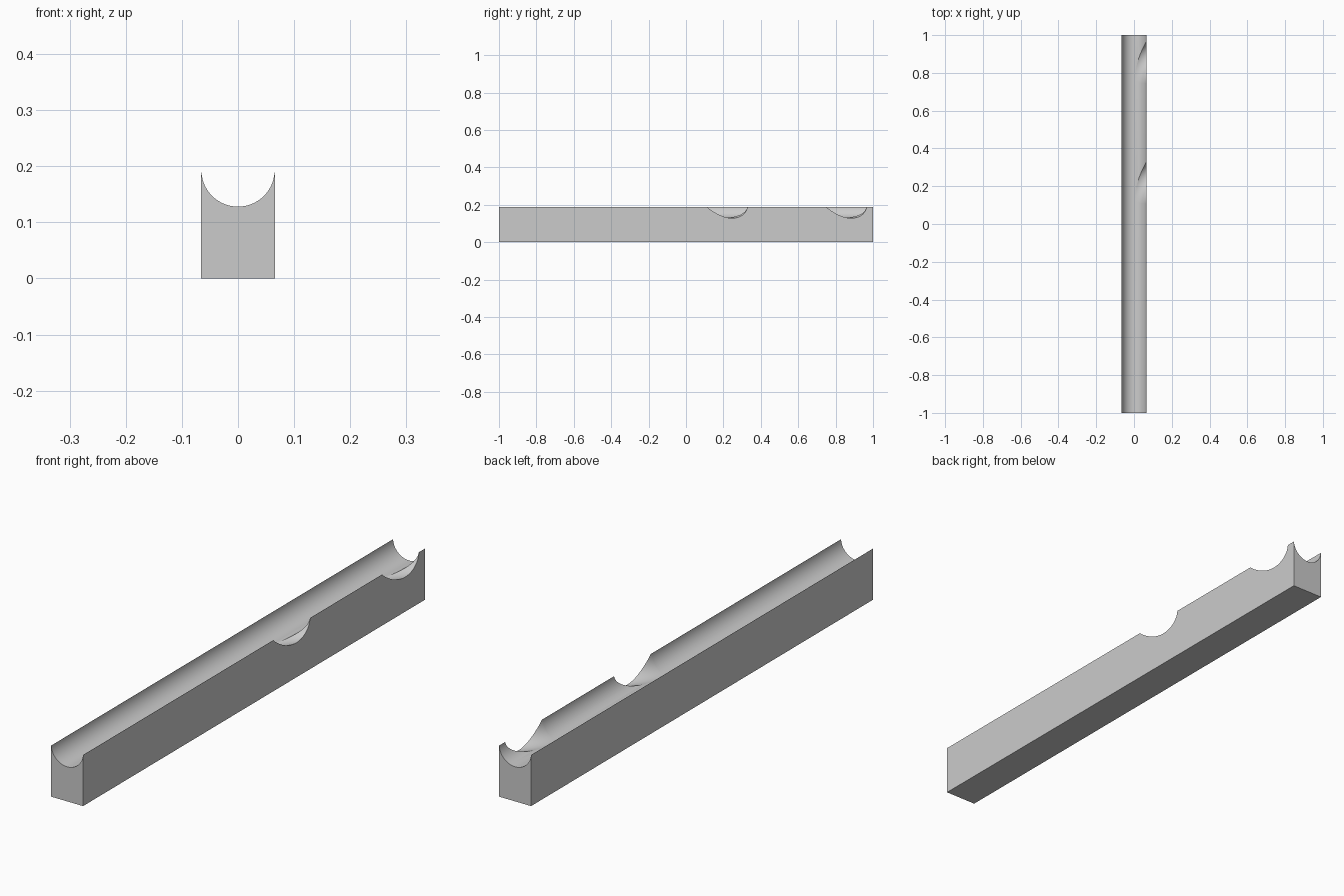
import bpy, bmesh
from math import sin, cos, pi, asin

cube = bpy.data.objects.get("Cube")
if cube:
    bpy.data.objects.remove(cube)

HALF_W, TOP, LENGTH = 0.0655, 0.189, 2.0
BORE, AXIS_Z = 0.0652, 0.1932       # groove radius and axis height
BEND = 0.2                          # bend radius of the side branches
BRANCH_STARTS = (0.10, 0.737)

grey = bpy.data.materials.new("plain grey")
grey.use_nodes = True
colour = (0.6, 0.6, 0.6, 1)
grey.diffuse_color = colour
grey.node_tree.nodes["Principled BSDF"].inputs["Base Color"].default_value = colour


def make_object(name, bm):
    bmesh.ops.recalc_face_normals(bm, faces=bm.faces)
    mesh = bpy.data.meshes.new(name)
    bm.to_mesh(mesh)
    bm.free()
    mesh.materials.append(grey)
    obj = bpy.data.objects.new(name, mesh)
    bpy.context.collection.objects.link(obj)
    return obj


def loft(bm, rings):
    """Skin closed rings of points and cap both ends."""
    loops = [[bm.verts.new(p) for p in ring] for ring in rings]
    for a, b in zip(loops, loops[1:]):
        for i in range(len(a)):
            j = (i + 1) % len(a)
            bm.faces.new((a[i], a[j], b[j], b[i]))
    bm.faces.new(loops[0])
    bm.faces.new(loops[-1])


# Grooved beam: block profile with a round channel, extruded along y
rim = asin((AXIS_Z - TOP) / BORE)
steps = 48
profile = [(HALF_W, TOP), (HALF_W, 0), (-HALF_W, 0), (-HALF_W, TOP)]
for i in range(steps + 1):
    a = pi + rim + (pi - 2 * rim) * i / steps
    profile.append((BORE * cos(a), AXIS_Z + BORE * sin(a)))
bm = bmesh.new()
loft(bm, [[(x, y, z) for x, z in profile] for y in (-LENGTH / 2, LENGTH / 2)])
beam = make_object("grooved_beam", bm)

# Side branches: quarter bends leaving the channel towards +x
sides, bends = 96, 64
bore = BORE - 0.0002
for n, start in enumerate(BRANCH_STARTS):
    rings = []
    for k in range(bends + 1):
        t = pi / 2 * k / bends
        ring = []
        for i in range(sides):
            a = 2 * pi * (i + 0.5) / sides
            rho = BEND + bore * cos(a)
            ring.append((BEND - rho * cos(t), start + rho * sin(t), AXIS_Z + bore * sin(a)))
        rings.append(ring)
    bm = bmesh.new()
    loft(bm, rings)
    cutter = make_object(f"branch_cutter_{n + 1}", bm)
    cutter.hide_render = True
    cut = beam.modifiers.new(f"branch {n + 1}", "BOOLEAN")
    cut.operation, cut.solver, cut.object = "DIFFERENCE", "EXACT", cutter
    bpy.ops.object.select_all(action="DESELECT")
    bpy.context.view_layer.objects.active = beam
    beam.select_set(True)
    bpy.ops.object.modifier_apply(modifier=cut.name)
    bpy.data.objects.remove(cutter)

bpy.ops.object.shade_smooth_by_angle(angle=pi / 6)
